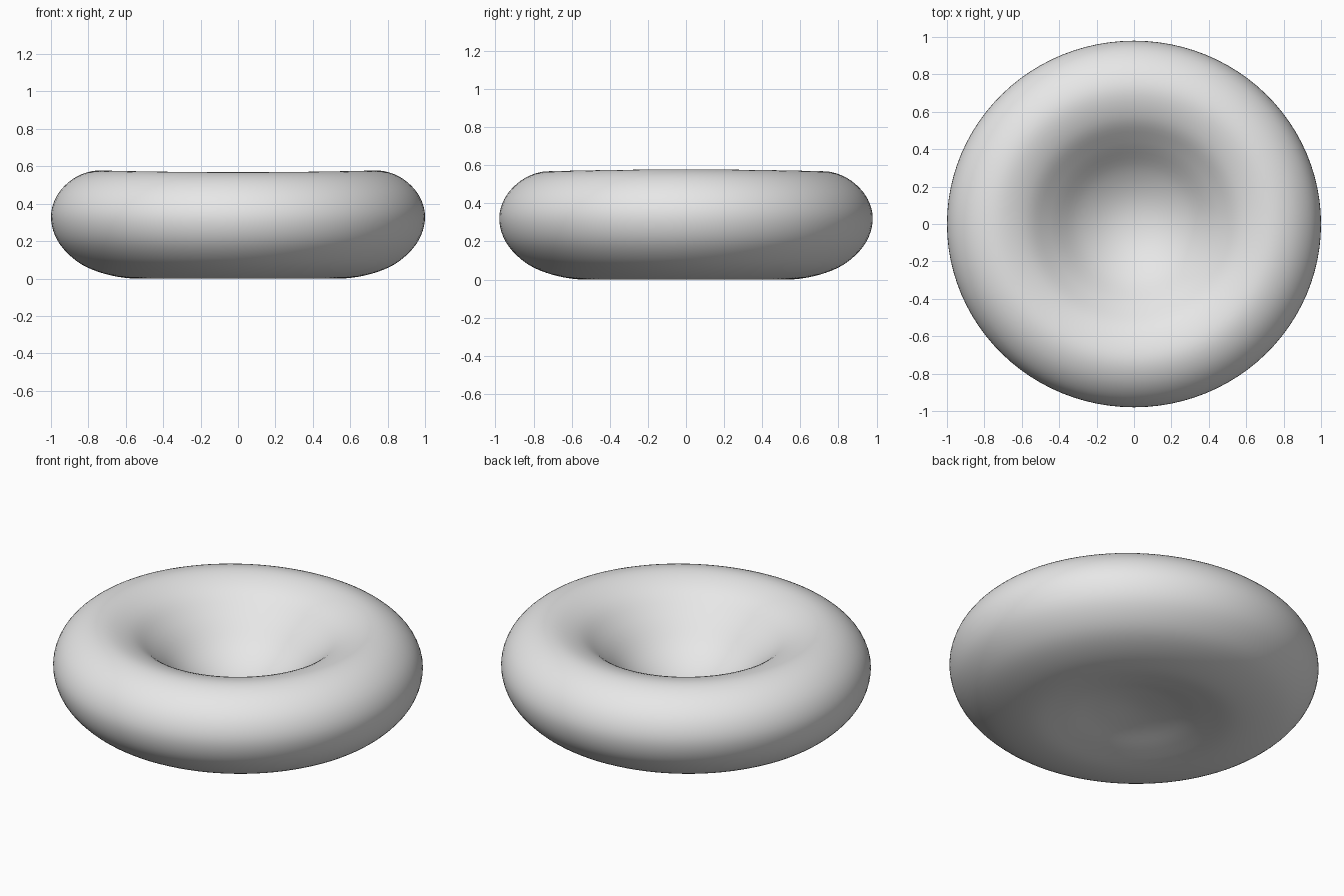
import bpy
import bmesh
import math
from mathutils import Vector

default_cube = bpy.data.objects.get("Cube")
if default_cube:
    bpy.data.objects.remove(default_cube, do_unlink=True)

SEGMENTS = 96
STEPS = 5

# Half cross-section (radius, height), from the top dimple round to the underside
OUTLINE = [Vector(p) for p in (
    (0, 0.19), (0.15, 0.215), (0.3, 0.295), (0.45, 0.43), (0.58, 0.53),
    (0.73, 0.573), (0.86, 0.54), (0.96, 0.45), (1.0, 0.33), (0.965, 0.2),
    (0.86, 0.09), (0.72, 0.027), (0.55, 0.0), (0.38, 0.022), (0.2, 0.06),
    (0, 0.08))]


def smooth_curve(points, steps):
    """Catmull-Rom curve, mirrored over the axis at both ends."""
    def flip(p):
        return Vector((-p.x, p.y))
    pts = [flip(points[1])] + points + [flip(points[-2])]
    curve = []
    for a, b, c, d in zip(pts, pts[1:], pts[2:], pts[3:]):
        for i in range(steps):
            t = i / steps
            curve.append(0.5 * (2 * b + (c - a) * t
                                + (2 * a - 5 * b + 4 * c - d) * t ** 2
                                + (3 * b - a - 3 * c + d) * t ** 3))
    return curve + [points[-1]]


# Matte grey material
grey = bpy.data.materials.new("plain_grey")
grey.use_nodes = True
colour = (0.8, 0.8, 0.8, 1)
grey.diffuse_color = colour
grey.node_tree.nodes["Principled BSDF"].inputs["Base Color"].default_value = colour

# Dimpled disc: spin the outline about the vertical axis
bm = bmesh.new()
verts = [bm.verts.new((p.x, 0, p.y)) for p in smooth_curve(OUTLINE, STEPS)]
edges = [bm.edges.new(pair) for pair in zip(verts, verts[1:])]
bmesh.ops.spin(bm, geom=verts + edges, cent=(0, 0, 0), axis=(0, 0, 1),
               angle=math.tau, steps=SEGMENTS, use_merge=True)
bmesh.ops.remove_doubles(bm, verts=bm.verts, dist=0.0005)

# Slightly oval plan and gently waved rim
for v in bm.verts:
    v.co.z *= 1 + 0.015 * (v.co.x ** 2 - v.co.y ** 2)
    v.co.y *= 0.98
bmesh.ops.recalc_face_normals(bm, faces=bm.faces)

mesh = bpy.data.meshes.new("dimpled_disc")
bm.to_mesh(mesh)
bm.free()
mesh.materials.append(grey)
mesh.shade_smooth()
disc = bpy.data.objects.new("dimpled_disc", mesh)
bpy.context.collection.objects.link(disc)
